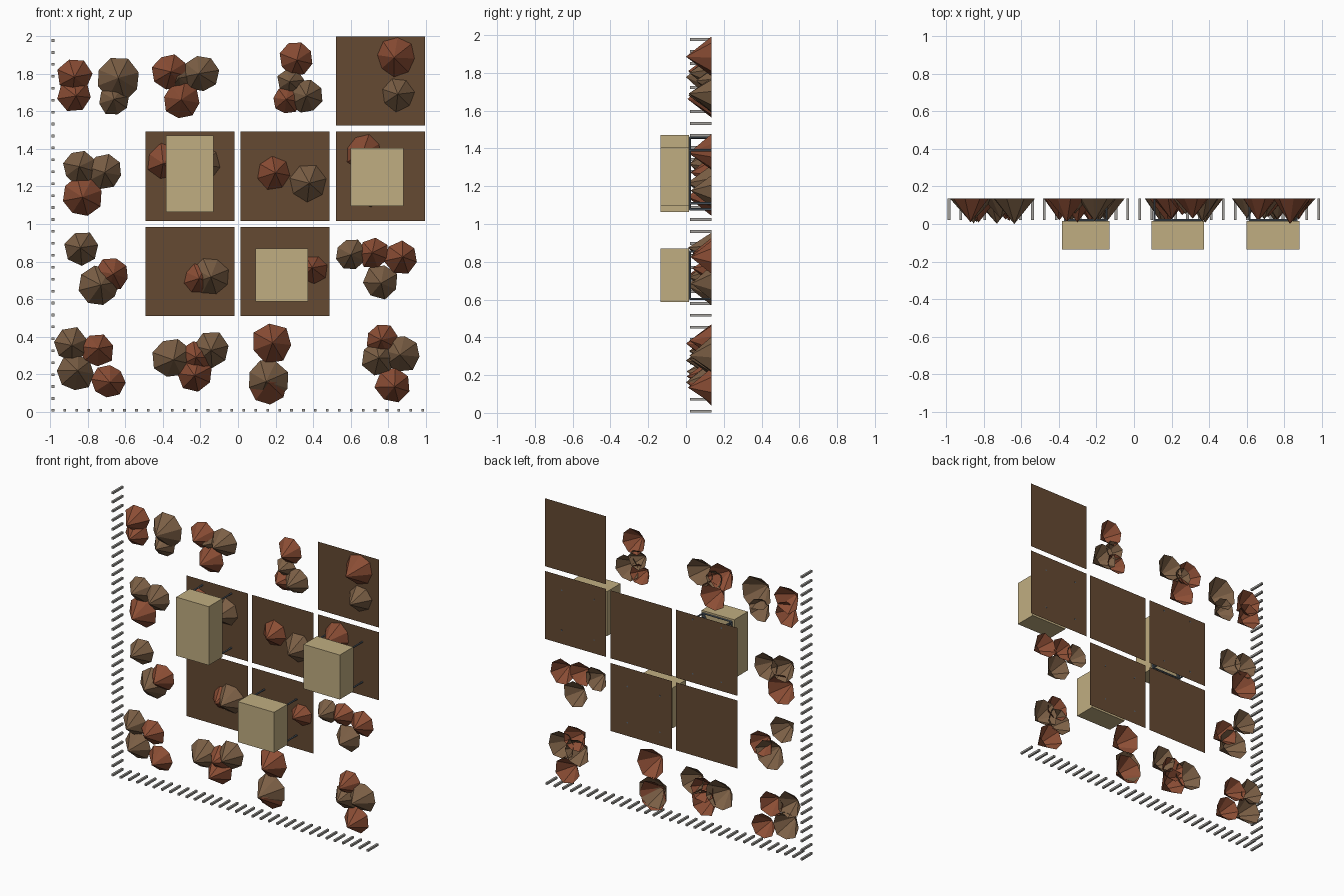
import bpy, bmesh, math, random
from mathutils import Vector

if "Cube" in bpy.data.objects:
    bpy.data.objects.remove(bpy.data.objects["Cube"])

random.seed(4)
BACK = 0.135          # rear wall plane
PITCH = 0.507         # grid cell size


def material(name, rgb):
    m = bpy.data.materials.new(name)
    m.diffuse_color = (*rgb, 1)
    m.use_nodes = True
    m.node_tree.nodes["Principled BSDF"].inputs["Base Color"].default_value = m.diffuse_color
    return m


RED = material("red_rock", (0.26, 0.075, 0.035))
BROWN = material("brown_rock", (0.20, 0.115, 0.06))
EARTH = material("earth", (0.13, 0.067, 0.032))
TAN = material("tan", (0.53, 0.42, 0.22))
STEEL = material("steel", (0.10, 0.13, 0.16))
PEG = material("peg_grey", (0.36, 0.35, 0.33))


def finish(name, bm, mat):
    me = bpy.data.meshes.new(name)
    bm.to_mesh(me)
    bm.free()
    me.materials.append(mat)
    ob = bpy.data.objects.new(name, me)
    bpy.context.collection.objects.link(ob)
    return ob


def add_box(bm, lo, hi):
    lo, hi = Vector(lo), Vector(hi)
    vs = bmesh.ops.create_cube(bm, size=1)["verts"]
    bmesh.ops.scale(bm, vec=hi - lo, verts=vs)
    bmesh.ops.translate(bm, vec=(lo + hi) / 2, verts=vs)


def add_bar(bm, a, b, r, sides=6):
    a, b = Vector(a), Vector(b)
    d = b - a
    vs = bmesh.ops.create_cone(bm, cap_ends=True, segments=sides, radius1=r,
                               radius2=r, depth=d.length)["verts"]
    bmesh.ops.rotate(bm, matrix=d.to_track_quat('Z', 'Y').to_matrix(), verts=vs)
    bmesh.ops.translate(bm, vec=(a + b) / 2, verts=vs)


# Square earth panels, given as column and row in the grid
for c, r in [(1, 1), (2, 1), (1, 2), (2, 2), (3, 2), (3, 3)]:
    x, z, h = -0.763 + c * PITCH, 0.24 + r * PITCH, 0.237
    bm = bmesh.new()
    bm.faces.new([bm.verts.new((x + i * h, BACK, z + j * h))
                  for i, j in ((-1, -1), (1, -1), (1, 1), (-1, 1))])
    finish("earth_panel", bm, EARTH)


# Open faceted rock cones pointing forwards
def rock(x, z, rx, rz, mat):
    bm = bmesh.new()
    n = random.choice((7, 8))
    turn = random.random() * math.tau
    r = (rx + rz) / 2
    tip_y = max(0.0, BACK - r * random.uniform(1.15, 1.4))
    tip = bm.verts.new((x + random.uniform(-.1, .1) * rx, tip_y,
                        z + random.uniform(-.1, .1) * rz))
    ring = []
    for i in range(n):
        a = turn + math.tau * i / n
        k = random.uniform(0.94, 1.08)
        ring.append(bm.verts.new((x + rx * k * math.cos(a), BACK,
                                  z + rz * k * math.sin(a))))
    for i in range(n):
        bm.faces.new((ring[i], ring[(i + 1) % n], tip))
    finish("rock", bm, mat)


# Centre x, centre z and radius in hundredths
reds = [(-87, 179, 9.5), (-87, 169, 9), (-36, 181, 9.5), (-30, 166, 10),
        (31, 188, 9), (26, 166, 7.5), (84, 189, 10), (-83, 115, 10.5),
        (-39, 133, 9.5), (19, 127, 9), (67, 138, 9.5), (-67, 73, 9),
        (-21, 71, 7.5), (40, 76, 7.5), (72, 84.5, 8.3), (87, 82, 9),
        (-75, 33, 9), (-69, 16.5, 8.8), (-23, 20, 9.5), (-22, 29, 9),
        (18, 36.5, 10.5), (16, 14.5, 10.3), (77, 38, 8.5), (82.5, 14, 9.2)]
browns = [(-64, 177, 11.5), (-66, 166, 8), (-20, 180, 9.5), (-31, 178, 6),
          (28, 176, 7), (36, 168, 9), (85, 169, 8.8), (-84, 130, 9),
          (-71, 128, 9), (-19, 132, 9), (37, 122, 10), (70, 118, 8.5),
          (-83, 87, 9), (-74, 67, 10.7), (-15, 72, 10), (60, 84, 8),
          (76, 69, 9.3), (-89, 36, 9.3), (-86, 21, 9.8), (-35, 28.5, 10.5),
          (-14, 33, 9.5), (16, 17, 10.8), (75, 29, 9.5), (87, 31, 10)]
for data, mat in ((reds, RED), (browns, BROWN)):
    for x, z, r in data:
        rock(x / 100, z / 100, r / 100, r / 100, mat)

# Rows of wall pegs down the left side and along the bottom
for name, along_x in (("bottom_pegs", True), ("side_pegs", False)):
    bm = bmesh.new()
    for i in range(32):
        t = i * 0.0635
        x, z = (-0.985 + t, 0.016) if along_x else (-0.985, 0.008 + t)
        add_box(bm, (x - 0.007, 0.022, z - 0.007), (x + 0.007, BACK, z + 0.007))
    ob = finish(name, bm, PEG)
    if along_x:
        ob.location.z = -0.009 + 0.002

# Tan boxes, each on a braced steel frame with legs to the wall
for x0, x1, z0, z1 in [(-0.383, -0.131, 1.063, 1.472),
                       (0.600, 0.880, 1.095, 1.405),
                       (0.093, 0.373, 0.588, 0.870)]:
    bm = bmesh.new()
    add_box(bm, (x0, -BACK, z0), (x1, 0.015, z1))
    finish("tan_box", bm, TAN)

    bm = bmesh.new()
    m, y, r = 0.015, 0.021, 0.006
    a, b, c, d = x0 + m, x1 - m, z0 + m, z1 - m
    corners = [(a, y, c), (b, y, c), (b, y, d), (a, y, d)]
    for i in range(4):
        add_bar(bm, corners[i], corners[(i + 1) % 4], r)
    add_bar(bm, corners[0], corners[2], r)
    add_bar(bm, corners[1], corners[3], r)
    for p in corners:
        add_bar(bm, p, (p[0], BACK + 0.001, p[2]), r)
    finish("steel_bracket", bm, STEEL)
